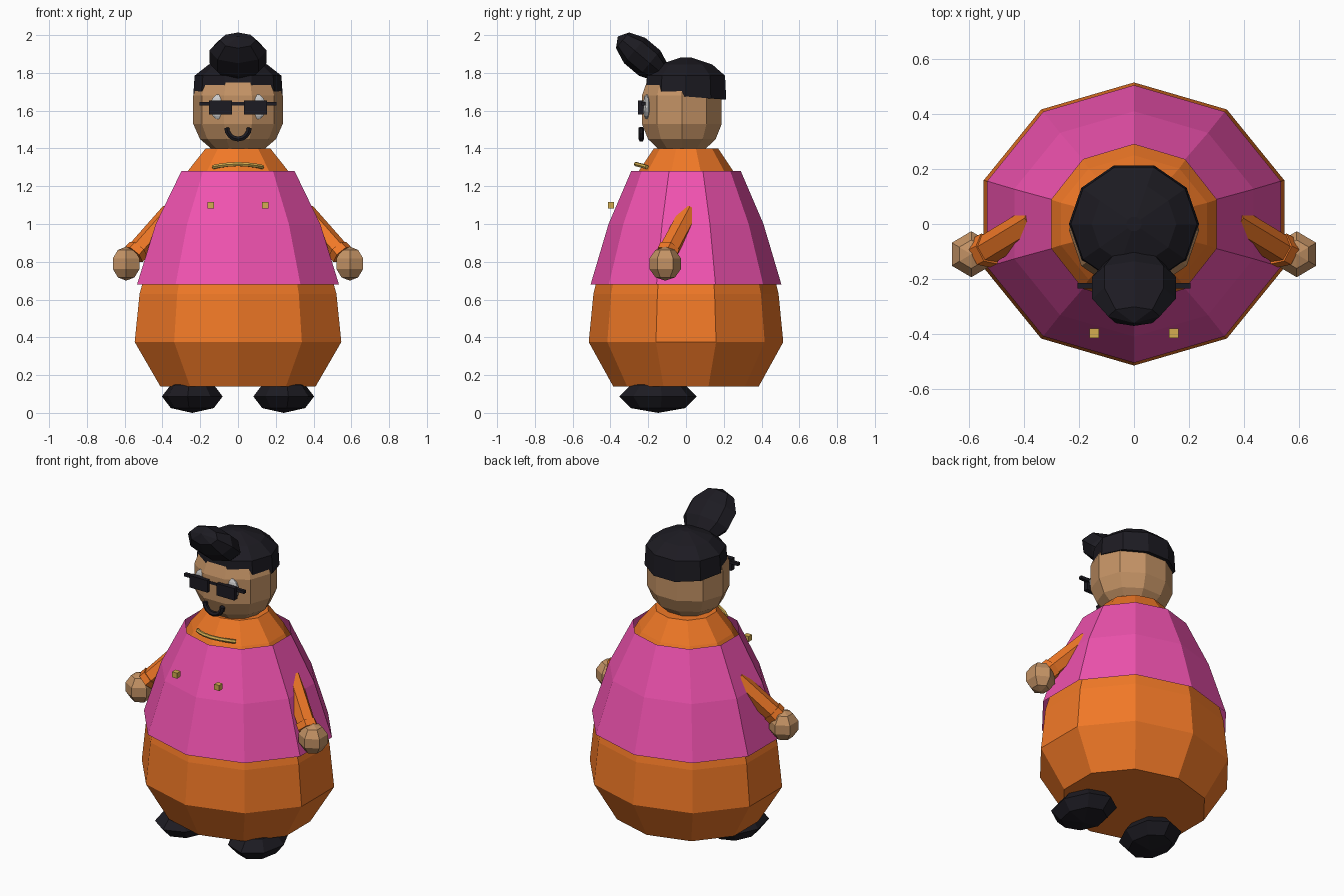
import bpy, bmesh, math
from mathutils import Matrix, Euler

if "Cube" in bpy.data.objects:
    bpy.data.objects.remove(bpy.data.objects["Cube"])


def material(name, rgb):
    m = bpy.data.materials.new(name)
    m.diffuse_color = (*rgb, 1)
    m.use_nodes = True
    m.node_tree.nodes["Principled BSDF"].inputs["Base Color"].default_value = m.diffuse_color
    return m


ORANGE = material("orange_cloth", (0.88, 0.19, 0.02))
PINK = material("pink_cloth", (0.87, 0.085, 0.43))
SKIN = material("skin", (0.55, 0.29, 0.13))
BLACK = material("black", (0.012, 0.011, 0.016))
GOLD = material("gold", (0.66, 0.42, 0.08))
WHITE = material("white", (0.8, 0.8, 0.8))


def finish(name, bm, mat):
    bmesh.ops.recalc_face_normals(bm, faces=bm.faces)
    me = bpy.data.meshes.new(name)
    bm.to_mesh(me)
    bm.free()
    me.materials.append(mat)
    ob = bpy.data.objects.new(name, me)
    bpy.context.collection.objects.link(ob)
    return ob


def loft(name, rings, mat, phase=0.0, cy=0.0, caps=True, tilt=0.0, n=10):
    """Stack of elliptical n-gons (z, rx, ry); tilt slopes the lowest ring in y."""
    bm = bmesh.new()
    loops = []
    for k, (z, rx, ry) in enumerate(rings):
        loop = []
        for i in range(n):
            a = phase + 2 * math.pi * i / n
            y = ry * math.sin(a)
            loop.append(bm.verts.new((rx * math.cos(a), cy + y, z - (tilt * y if k == 0 else 0))))
        loops.append(loop)
    for lo, hi in zip(loops, loops[1:]):
        for i in range(n):
            j = (i + 1) % n
            bm.faces.new((lo[i], lo[j], hi[j], hi[i]))
    if caps:
        bm.faces.new(loops[0])
        bm.faces.new(loops[-1])
    return finish(name, bm, mat)


def ball(name, loc, size, mat, seg, rings, rot=(0, 0, 0)):
    bm = bmesh.new()
    bmesh.ops.create_uvsphere(bm, u_segments=seg, v_segments=rings, radius=1)
    bm.transform(Matrix.LocRotScale(loc, Euler(rot), size))
    return finish(name, bm, mat)


def box(name, loc, size, mat):
    bm = bmesh.new()
    bmesh.ops.create_cube(bm, size=1)
    bm.transform(Matrix.LocRotScale(loc, None, size))
    return finish(name, bm, mat)


def tube(name, pts, radius, mat, res=1):
    cu = bpy.data.curves.new(name, 'CURVE')
    cu.dimensions = '3D'
    cu.bevel_depth = radius
    cu.bevel_resolution = res
    cu.use_fill_caps = True
    sp = cu.splines.new('POLY')
    sp.points.add(len(pts) - 1)
    for p, co in zip(sp.points, pts):
        p.co = (*co, 1)
    sp.use_smooth = False
    cu.materials.append(mat)
    ob = bpy.data.objects.new(name, cu)
    bpy.context.collection.objects.link(ob)
    return ob


# robe and open over-jacket, decagons with a corner at the front
P = math.pi / 10
loft("robe", [(0.14, 0.432, 0.385), (0.375, 0.575, 0.515), (0.63, 0.548, 0.49),
              (1.0, 0.44, 0.40), (1.2, 0.325, 0.295), (1.28, 0.28, 0.25),
              (1.40, 0.18, 0.17)], ORANGE, P)
loft("jacket", [(0.68, 0.562, 0.505), (1.0, 0.458, 0.41), (1.28, 0.315, 0.29)],
     PINK, P, caps=False)

# head and hair, decagons with a flat side at the front
loft("head", [(s[0], 0.237 * s[1], 0.222 * s[1]) for s in
              [(1.395, 0.58), (1.45, 0.85), (1.53, 1), (1.68, 1), (1.77, 0.85)]],
     SKIN, cy=-0.022)
loft("hair", [(s[0], 0.237 * s[1], 0.224 * s[1]) for s in
              [(1.675, 1), (1.785, 0.97), (1.845, 0.65), (1.882, 0.12)]],
     BLACK, tilt=0.08)
ball("hair_bun", (0, -0.232, 1.885), (0.16, 0.092, 0.168), BLACK, 8, 5,
     (math.radians(50), 0, 0))

# face
tube("mouth", [(0.06 * math.cos(a), -0.237, 1.51 + 0.06 * math.sin(a))
               for a in [math.pi + math.pi * i / 8 for i in range(9)]], 0.015, BLACK)
box("glasses_bar", (0, -0.225, 1.636), (0.41, 0.02, 0.018), BLACK)

# necklace
tube("necklace", [(x, -0.265 + 3.4 * x * x, 1.317 - 0.9 * x * x)
                  for x in (-0.13, -0.1, -0.05, 0, 0.05, 0.1, 0.13)], 0.012, GOLD)

# mirrored parts
for s, side in ((-1, "right"), (1, "left")):
    ball(f"eye_{side}", (s * 0.1, -0.207, 1.62), (0.05, 0.02, 0.068), WHITE, 10, 8)
    box(f"lens_{side}", (s * 0.092, -0.24, 1.617), (0.122, 0.03, 0.074), BLACK)
    box(f"button_{side}", (s * 0.144, -0.397, 1.10), (0.034, 0.034, 0.034), GOLD)
    tube(f"sleeve_{side}", [(s * 0.355, 0.015, 1.06), (s * 0.545, -0.1, 0.845)], 0.055, ORANGE)
    tube(f"cuff_{side}", [(s * 0.527, -0.09, 0.866), (s * 0.552, -0.103, 0.838)], 0.062, ORANGE)
    ball(f"hand_{side}", (s * 0.592, -0.11, 0.79), (0.086, 0.088, 0.09), SKIN, 6, 5)
    ball(f"shoe_{side}", (s * 0.242, -0.148, 0.087), (0.162, 0.206, 0.087), BLACK, 8, 4,
         (0, 0, s * 0.12))
